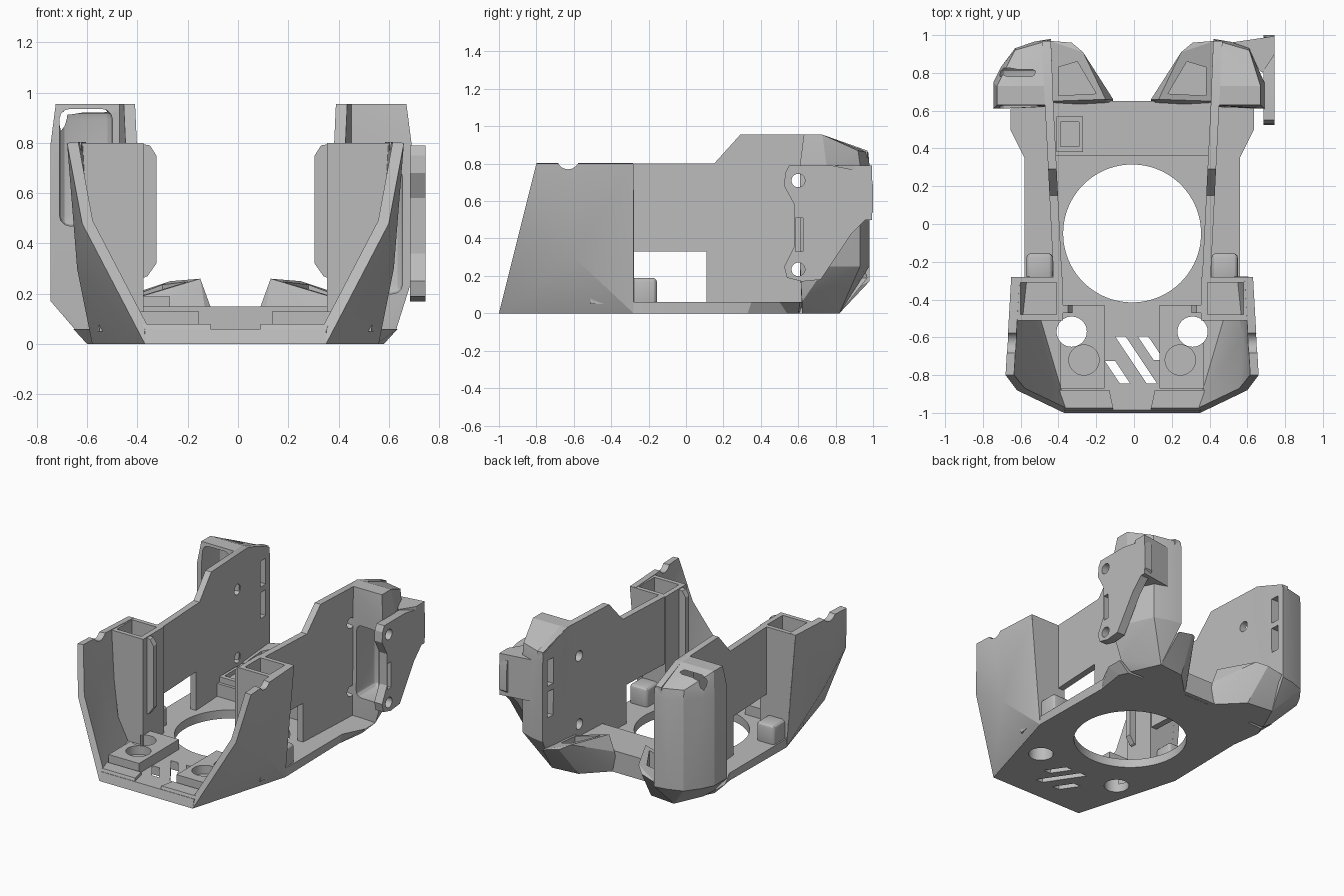
import bpy, bmesh, math
from mathutils import Vector

if "Cube" in bpy.data.objects:
    bpy.data.objects.remove(bpy.data.objects["Cube"], do_unlink=True)

AXIS = -0.01  # symmetry plane of the shroud
SIDES = (("left", 1), ("right", -1))

grey = bpy.data.materials.new("plain grey plastic")
grey.use_nodes = True
grey.diffuse_color = (0.5, 0.5, 0.5, 1)
grey.node_tree.nodes["Principled BSDF"].inputs["Base Color"].default_value = (0.5, 0.5, 0.5, 1)


def finish(name, bm):
    bmesh.ops.recalc_face_normals(bm, faces=bm.faces)
    mesh = bpy.data.meshes.new(name)
    bm.to_mesh(mesh)
    bm.free()
    mesh.materials.append(grey)
    obj = bpy.data.objects.new(name, mesh)
    bpy.context.scene.collection.objects.link(obj)
    return obj


def place(bm, points, side):
    return [bm.verts.new((side * x + AXIS, y, z)) for x, y, z in points]


def loft(name, ring_a, ring_b, side=1):
    """Solid between two rings with equal point counts."""
    bm = bmesh.new()
    a, b = place(bm, ring_a, side), place(bm, ring_b, side)
    bm.faces.new(a)
    bm.faces.new(b)
    for i in range(len(a)):
        j = (i + 1) % len(a)
        bm.faces.new((a[i], a[j], b[j], b[i]))
    return finish(name, bm)


def hull(name, points, side=1):
    bm = bmesh.new()
    result = bmesh.ops.convex_hull(bm, input=place(bm, points, side))
    spare = set(result["geom_interior"] + result["geom_unused"])
    bmesh.ops.delete(bm, geom=[v for v in spare if isinstance(v, bmesh.types.BMVert)], context="VERTS")
    bmesh.ops.dissolve_limit(bm, angle_limit=0.01, verts=bm.verts, edges=bm.edges)
    return finish(name, bm)


def upright(name, outline, low, high, side=1):
    return loft(name, [(x, y, low) for x, y in outline], [(x, y, high) for x, y in outline], side)


def sideways(name, outline, near, far, side=1):
    return loft(name, [(near, y, z) for y, z in outline], [(far, y, z) for y, z in outline], side)


def box(name, xs, ys, zs, side=1):
    return upright(name, [(xs[0], ys[0]), (xs[1], ys[0]), (xs[1], ys[1]), (xs[0], ys[1])], *zs, side)


def circle(u, v, radius, count=48):
    turn = math.tau / count
    return [(u + radius * math.cos(i * turn), v + radius * math.sin(i * turn)) for i in range(count)]


def bake(obj):
    graph = bpy.context.evaluated_depsgraph_get()
    mesh = bpy.data.meshes.new_from_object(obj.evaluated_get(graph))
    obj.modifiers.clear()
    obj.data = mesh
    return obj


def cut(obj, *cutters):
    for cutter in cutters:
        mod = obj.modifiers.new("cut", "BOOLEAN")
        mod.operation, mod.solver, mod.object = "DIFFERENCE", "EXACT", cutter
    bake(obj)
    for cutter in cutters:
        bpy.data.objects.remove(cutter, do_unlink=True)
    return obj


def soften(obj, width):
    mod = obj.modifiers.new("bevel", "BEVEL")
    mod.width, mod.segments = width, 3
    return bake(obj)


def mirrored(half):
    return half + [(-x, y, z) for x, y, z in reversed(half)]


# Floor plate with the large opening, two round holes and slanted vents
floor_low = [(0.36, -1, 0), (0.57, -0.28, 0), (0.56, 0.33, 0), (0.59, 0.54, 0), (0.56, 0.6, 0), (0.2, 0.62, 0)]
floor_high = [(0.36, -0.985, 0.06), (0.57, -0.28, 0.06), (0.57, 0.35, 0.06),
              (0.645, 0.5, 0.06), (0.645, 0.61, 0.06), (0.2, 0.64, 0.06)]
vents = [(-0.145, -0.725, 0.12), (-0.09, -0.595, 0.25), (0.03, -0.595, 0.125)]
floor = loft("floor_plate", mirrored(floor_low), mirrored(floor_high))
cutters = [upright("cutter", circle(0, -0.05, 0.365, 96), -1, 1)]
cutters += [upright("cutter", circle(0.32, -0.57, 0.08), -1, 1, s) for _, s in SIDES]
for x, y, length in vents:
    lean = length * 0.67
    cutters.append(upright("cutter", [(x, y), (x + 0.055, y), (x + 0.055 + lean, y - length),
                                      (x + lean, y - length)], -1, 1))
cut(floor, *cutters)

# Raised bar behind the opening, and its small cable clip
bar = [(0.42, 0.36), (0.42, 0.65), (-0.42, 0.65), (-0.42, 0.36)]
upright("rear_bar", bar, 0.001, 0.15)
clip = box("cable_clip", (-0.4, -0.26), (0.38, 0.57), (0.1, 0.19))
cut(clip, box("cutter", (-0.38, -0.28), (0.41, 0.54), (0.16, 0.3)))

# Low lip along the front edge with a gap in the middle
for label, s in SIDES:
    loft(label + "_front_lip", [(0.1, -0.985, 0.05), (0.36, -0.985, 0.05), (0.4, -0.88, 0.05), (0.12, -0.88, 0.05)],
         [(0.1, -0.975, 0.08), (0.37, -0.975, 0.08), (0.4, -0.88, 0.08), (0.12, -0.88, 0.08)], s)

wall_profile = [(-0.29, 0.02), (-0.29, 0.8), (0.15, 0.8), (0.29, 0.955), (0.73, 0.955),
                (0.97, 0.87), (0.97, 0.3), (0.82, 0.03)]
for label, s in SIDES:
    # Long inner side wall, leaning outward toward the rear
    def wall_ring(offset):
        return [(0.385 + 0.05 * y + offset, y, z) for y, z in wall_profile]
    wall = loft(label + "_side_wall", wall_ring(0), wall_ring(0.045), s)
    cut(wall, box("cutter", (0.2, 0.6), (-0.28, 0.11), (0.06, 0.33), s),
        *[sideways("cutter", circle(0.6, z, 0.036, 32), 0.2, 0.6, s) for z in (0.71, 0.235)],
        *[box("cutter", (0.2, 0.6), (0.87, 0.93), zs, s) for zs in ((0.4, 0.58), (0.62, 0.8))])

    # Faceted front cheek
    toe, mid, top = (0.36, -1, 0), (0.61, -0.88, 0.48), (0.67, -0.8, 0.8)
    back, elbow, heel = (0.64, -0.28, 0.8), (0.63, -0.6, 0.3), (0.57, -0.28, 0)
    bm = bmesh.new()
    a, b, c, d, e, f = place(bm, (toe, mid, top, back, elbow, heel), s)
    for corners in ((a, b, e), (a, e, f), (b, c, e), (c, d, e), (d, f, e)):
        bm.faces.new(corners)
    cheek = finish(label + "_front_cheek", bm)
    if sum(p.normal.x for p in cheek.data.polygons) * s < 0:
        cheek.data.flip_normals()
    shell = cheek.modifiers.new("thickness", "SOLIDIFY")
    shell.thickness, shell.offset = 0.045, -1
    bake(cheek)
    cut(cheek, sideways("cutter", circle(-0.63, 0.83, 0.06, 32), 0.4, 0.9, s))

    # Hollow post with a thin inner fin
    post = loft(label + "_post", [(0.365, -0.51, 0.05), (0.54, -0.51, 0.05), (0.57, -0.28, 0.05), (0.365, -0.28, 0.05)],
                [(0.365, -0.51, 0.8), (0.63, -0.51, 0.8), (0.635, -0.28, 0.8), (0.365, -0.28, 0.8)], s)
    cut(post, box("cutter", (0.4, 0.59), (-0.48, -0.31), (0.35, 1), s))
    fin = [(0.4, 0.25), (0.35, 0.27), (0.315, 0.32), (0.315, 0.75), (0.34, 0.79), (0.4, 0.8)]
    loft(label + "_post_fin", [(x, -0.47, z) for x, z in fin], [(x, -0.43, z) for x, z in fin], s)
    soften(box(label + "_rear_tab", (0.42, 0.56), (-0.3, -0.155), (0.03, 0.19), s), 0.025)

    # Mounting block with a through hole and a blind socket
    block = box(label + "_mount_block", (0.145, 0.38), (-0.87, -0.43), (0.04, 0.13), s)
    cut(block, upright("cutter", circle(0.32, -0.57, 0.08), -1, 1, s),
        upright("cutter", circle(0.255, -0.72, 0.08), 0.07, 1, s))

    # Angled air duct at the rear corner
    duct = hull(label + "_air_duct", [
        (0.1, 0.62, 0), (0.45, 0.6, 0), (0.47, 0.82, 0), (0.28, 0.8, 0), (0.1, 0.66, 0.15), (0.14, 0.66, 0.26),
        (0.26, 0.91, 0.25), (0.32, 0.96, 0.22), (0.44, 0.97, 0.19), (0.44, 0.65, 0.17), (0.3, 0.65, 0.2)], s)
    cut(duct, upright("cutter", [(0.19, 0.69), (0.29, 0.86), (0.39, 0.83), (0.39, 0.68)], 0.12, 0.5, s))

    # Rear corner pod with a pocket open to the front
    wide = 0.735 if s < 0 else 0.7
    heights = (0.17, 0.8) if s < 0 else (0.25, 0.8)
    outline = [(0.42, 0.63), (wide, 0.61), (wide, 0.75), (wide - 0.04, 0.83), (0.62, 0.93), (0.52, 0.965), (0.43, 0.98)]
    points = [(x, y, z) for x, y in outline for z in heights]
    points += [(0.42, 0.62, 0), (0.56, 0.62, 0), (0.64, 0.62, 0.06), (0.47, 0.82, 0)]
    points += [(x, y, 0.955) for x, y in ((0.42, 0.63), (wide - 0.02, 0.63), (wide - 0.02, 0.73), (0.42, 0.73))]
    points += [(0.62, 0.92, 0.87), (0.43, 0.975, 0.86)]
    pod = hull(label + "_rear_pod", points, s)
    pocket = (0.47, 0.935) if s < 0 else (0.2, 0.7)
    cut(pod, soften(box("cutter", (0.49, wide - 0.035), (0.4, 0.83), pocket, s), 0.04),
        *[box("cutter", (0.3, 0.52), (0.87, 0.93), zs, s) for zs in ((0.4, 0.58), (0.62, 0.8))])

# Cable flap on one side with two screw holes and a slot
flap_outline = [(0.55, 0.79), (0.78, 0.79), (0.99, 0.75), (1, 0.68), (1, 0.54), (0.88, 0.42), (0.72, 0.18), (0.62, 0.17),
                (0.54, 0.19), (0.525, 0.25), (0.58, 0.36), (0.58, 0.58), (0.525, 0.68), (0.53, 0.75)]
flap = sideways("cable_flap", flap_outline, 0.695, 0.755)
cut(flap, *[sideways("cutter", circle(0.6, z, 0.036, 32), 0.5, 1) for z in (0.71, 0.235)],
    box("cutter", (0.5, 1), (0.585, 0.625), (0.33, 0.51)))
# Web joining the flap to the back of its pod
hull("flap_web", [(x, y, z) for z in (0.5, 0.79) for x, y in
                  ((0.52, 0.96), (0.755, 0.995), (0.755, 0.9), (0.69, 0.8), (0.6, 0.9))])

# Smooth the curved cuts while keeping edges crisp
for obj in bpy.context.scene.objects:
    if obj.type == "MESH":
        obj.select_set(True)
        bpy.context.view_layer.objects.active = obj
bpy.ops.object.shade_smooth_by_angle(angle=math.radians(20))
